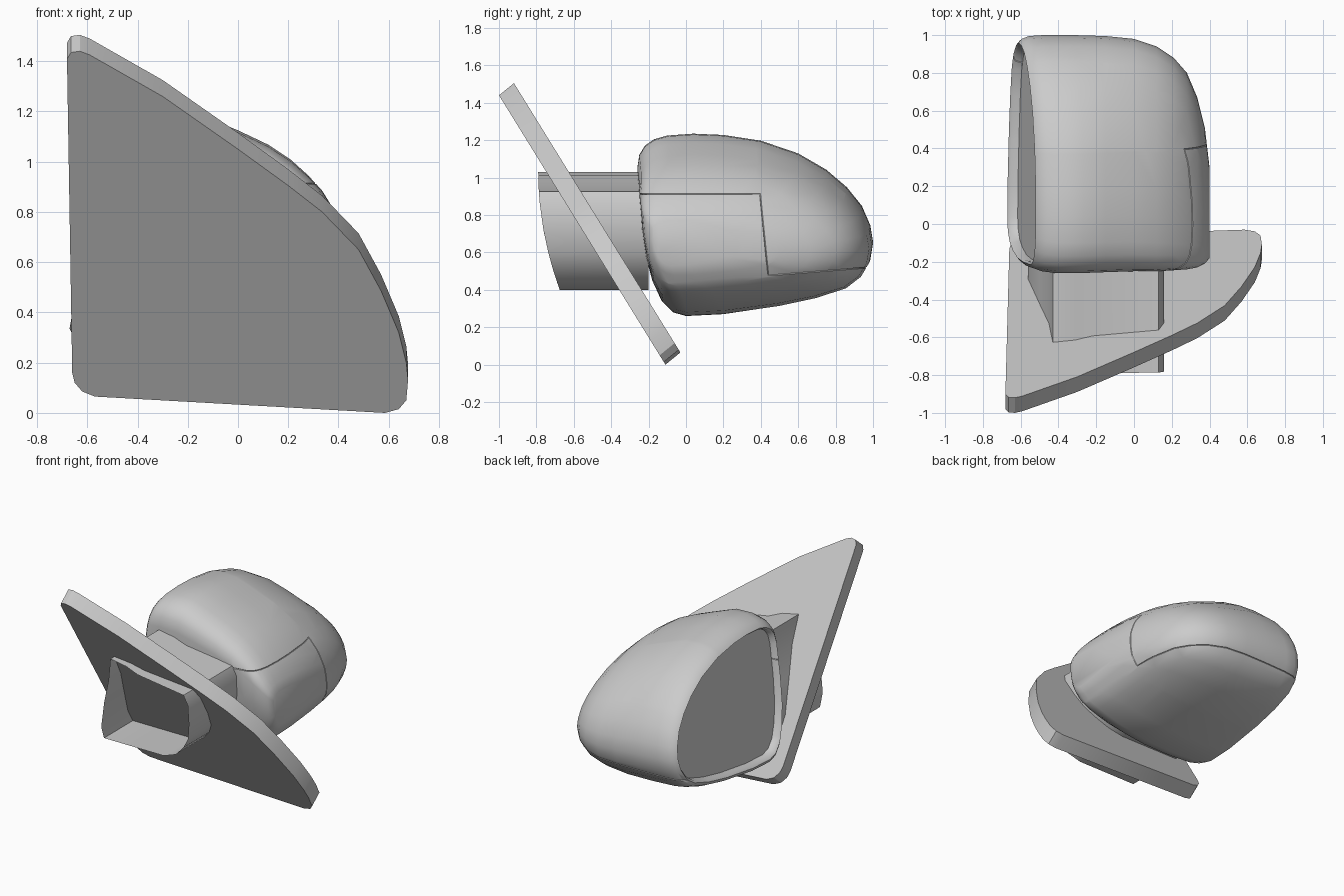
import bpy, bmesh, math

old = bpy.data.objects.get("Cube")
if old:
    bpy.data.objects.remove(old, do_unlink=True)

# One plain grey for every part
grey = bpy.data.materials.new("plain grey")
grey.use_nodes = True
tone = (0.6, 0.6, 0.6, 1)
grey.diffuse_color = tone
grey.node_tree.nodes["Principled BSDF"].inputs["Base Color"].default_value = tone


def finish(bm, name, angle=None):
    """Turn a bmesh into a named, coloured object."""
    bmesh.ops.recalc_face_normals(bm, faces=bm.faces[:])
    mesh = bpy.data.meshes.new(name)
    bm.to_mesh(mesh)
    bm.free()
    mesh.materials.append(grey)
    obj = bpy.data.objects.new(name, mesh)
    bpy.context.collection.objects.link(obj)
    if angle:
        bpy.ops.object.select_all(action='DESELECT')
        bpy.context.view_layer.objects.active = obj
        obj.select_set(True)
        bpy.ops.object.shade_smooth_by_angle(angle=math.radians(angle))
    return obj


def loft(bm, loops):
    """Bridge a list of closed point loops with quads."""
    rings = [[bm.verts.new(p) for p in loop] for loop in loops]
    count = len(rings[0])
    for a, b in zip(rings, rings[1:]):
        for i in range(count):
            j = (i + 1) % count
            bm.faces.new((a[i], a[j], b[j], b[i]))
    return rings


# Sail plate: a rounded triangle in a leaning plane
outline = [(-.68, 1.36), (-.68, 1.41), (-.665, 1.435), (-.63, 1.44), (-.59, 1.425),
           (-.3, 1.26), (0, 1.05), (.2, .905), (.335, .8), (.48, .65), (.57, .485),
           (.64, .32), (.67, .2), (.677, .13), (.67, .05), (.64, .015), (.585, 0),
           (-.57, .065), (-.62, .085), (-.65, .12), (-.66, .16)]
bm = bmesh.new()
front = [(x, -.11 - .618 * z, z) for x, z in outline]
back = [(x, y + .08, z + .065) for x, y, z in front]
for ring in loft(bm, [front, back]):
    bm.faces.new(ring)
finish(bm, "sail_plate", 25)

# Mounting arm: an open thin tube with a curved front edge
section = [(-.43, 1.03), (-.31, 1.01), (-.22, .975), (.13, .925), (.16, .86), (.155, .72),
           (.13, .6), (.08, .52), (0, .44), (-.1, .4), (-.56, .4), (-.56, .49),
           (-.5, .7), (-.45, .87)]
bm = bmesh.new()
loft(bm, [[(x, -.79 + .115 * ((1.03 - z) / .63) ** 2, z) for x, z in section],
          [(x, -.2, z) for x, z in section]])
finish(bm, "mounting_arm", 30)

# Housing: one side profile, resized along x
profile = [(-.26, 1.05), (-.25, 1.12), (-.22, 1.17), (-.17, 1.205), (-.1, 1.225),
           (.04, 1.235), (.2, 1.228), (.4, 1.197), (.6, 1.128), (.75, 1.04), (.86, .945),
           (.94, .845), (.985, .74), (1, .65), (.985, .56), (.94, .48), (.86, .415),
           (.7, .36), (.5, .315), (.2, .27), (0, .26), (-.07, .28), (-.13, .34),
           (-.18, .45), (-.22, .6), (-.245, .8)]


def slice_at(x, lean, y0, y1, z0, z1):
    """Fit the profile to a box and lean it along x with height."""
    points = []
    for y, z in profile:
        py = y0 + (y + .26) / 1.26 * (y1 - y0)
        pz = z0 + (z - .26) / .975 * (z1 - z0)
        points.append((x + lean * (pz - .3) / .9, py, pz))
    return points


slices = [(-.625, .15, -.2, .945, .355, 1.165),  # mirror seat
          (-.665, .16, -.205, .95, .35, 1.17),   # inner lip
          (-.677, .16, -.215, .96, .335, 1.18),  # lip
          (-.66, .16, -.235, .98, .31, 1.2),
          (-.62, .16, -.25, .995, .29, 1.22),
          (-.54, .15, -.26, 1, .272, 1.235),
          (-.35, .08, -.26, 1, .26, 1.23),
          (-.15, 0, -.255, .995, .262, 1.185),
          (0, 0, -.25, .98, .28, 1.125),
          (.12, 0, -.25, .94, .31, 1.068),
          (.21, 0, -.245, .88, .345, 1.008),
          (.28, 0, -.24, .8, .38, .945),
          (.335, 0, -.23, .67, .42, .885),
          (.375, 0, -.21, .51, .48, .82),
          (.4, 0, -.18, .3, .53, .77)]
bm = bmesh.new()
rings = loft(bm, [slice_at(*s) for s in slices])
bm.faces.new(rings[-1])

# Lower cover: outlined by a shallow seam groove
for point, normal in (((0, 0, .915), (0, 0, 1)), ((0, .45, .48), (0, -.08, 1)),
                      ((0, .42, .7), (0, 1, .1))):
    bmesh.ops.bisect_plane(bm, geom=bm.verts[:] + bm.edges[:] + bm.faces[:],
                           dist=.002, plane_co=point, plane_no=normal)
bmesh.ops.recalc_face_normals(bm, faces=bm.faces[:])
cover = []
for face in bm.faces:
    c = face.calc_center_median()
    low = c.z < .48 + .08 * (c.y - .45)
    near = c.z < .915 and c.y < .42 - .1 * (c.z - .7)
    if low or near:
        cover.append(face)
for depth in (-.005, .005):
    bmesh.ops.inset_region(bm, faces=cover, thickness=.003, depth=depth,
                           use_even_offset=False, use_boundary=False)
finish(bm, "housing", 45)

# Mirror glass: flat pane closing the seat
bm = bmesh.new()
bm.faces.new([bm.verts.new(p) for p in slice_at(*slices[0])])
glass = finish(bm, "mirror_glass")
if glass.data.polygons[0].normal.x > 0:
    glass.data.flip_normals()
